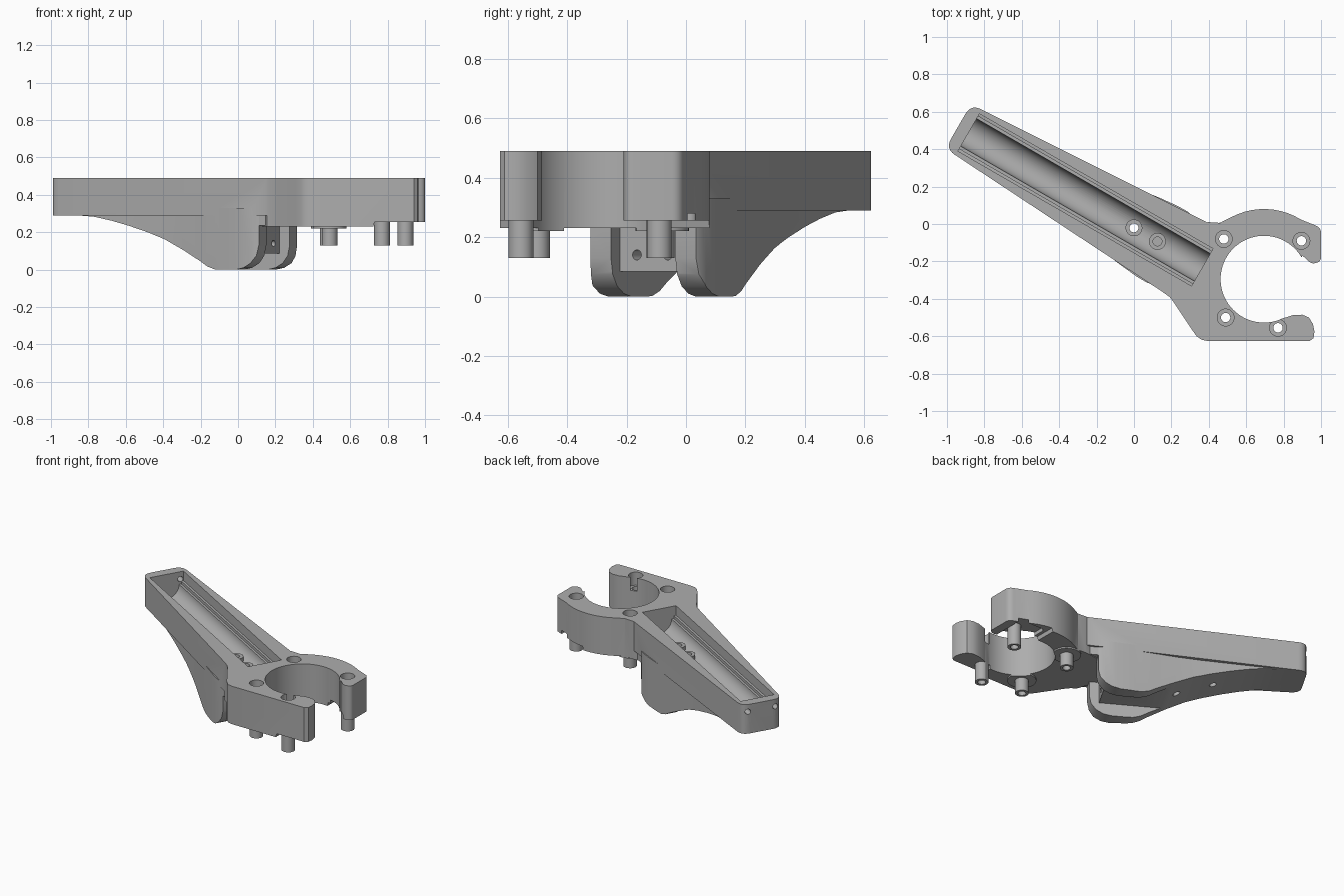
import bpy, bmesh, math
from mathutils import Matrix, Vector

cube = bpy.data.objects.get("Cube")
if cube:
    bpy.data.objects.remove(cube, do_unlink=True)

grey = bpy.data.materials.new("plain grey")
grey.use_nodes = True
grey.diffuse_color = (0.42, 0.42, 0.42, 1)
grey.node_tree.nodes["Principled BSDF"].inputs["Base Color"].default_value = grey.diffuse_color

TOP = 0.49
AXIS_T = -0.018
# Arm frame: local x runs from tip to head, local y is across the arm
ARM = Matrix.Rotation(math.radians(-30), 4, "Z") @ Matrix.Translation((0, AXIS_T, 0))
# Turns an x-y drawing into an x-z profile
UPRIGHT = Matrix.Rotation(math.radians(90), 4, "X")
# Turns a y-z drawing into a section swept along local x
ACROSS = Matrix(((0, 0, 1, 0), (1, 0, 0, 0), (0, 1, 0, 0), (0, 0, 0, 1)))


def rounded(points, radius, steps=6):
    """Round every corner of a closed outline."""
    out = []
    for i, p in enumerate(points):
        p = Vector(p)
        a, b = Vector(points[i - 1]) - p, Vector(points[(i + 1) % len(points)]) - p
        r = min(radius, a.length * 0.45, b.length * 0.45)
        a, b = p + a.normalized() * r, p + b.normalized() * r
        for k in range(steps + 1):
            f = k / steps
            out.append(a * (1 - f) ** 2 + p * 2 * f * (1 - f) + b * f * f)
    return out


def prism(name, outline, low, high, frame=Matrix()):
    bm = bmesh.new()
    face = bm.faces.new([bm.verts.new((p[0], p[1], low)) for p in outline])
    new = bmesh.ops.extrude_face_region(bm, geom=[face])["geom"]
    bmesh.ops.translate(bm, vec=(0, 0, high - low),
                        verts=[g for g in new if isinstance(g, bmesh.types.BMVert)])
    bmesh.ops.transform(bm, matrix=frame, verts=bm.verts)
    bmesh.ops.recalc_face_normals(bm, faces=bm.faces)
    mesh = bpy.data.meshes.new(name)
    bm.to_mesh(mesh)
    bm.free()
    mesh.materials.append(grey)
    ob = bpy.data.objects.new(name, mesh)
    bpy.context.collection.objects.link(ob)
    return ob


def circle(x, y, r, n=32):
    return [(x + r * math.cos(math.tau * i / n), y + r * math.sin(math.tau * i / n)) for i in range(n)]


def box(x0, x1, y0, y1):
    return [(x0, y0), (x1, y0), (x1, y1), (x0, y1)]


def combine(base, tool, operation):
    mod = base.modifiers.new("combine", "BOOLEAN")
    mod.operation, mod.solver, mod.object = operation, "EXACT", tool
    bpy.context.view_layer.objects.active = base
    bpy.ops.object.modifier_apply(modifier=mod.name)
    bpy.data.objects.remove(tool, do_unlink=True)


def add(tool):
    combine(body, tool, "UNION")


def cut(tool):
    combine(body, tool, "DIFFERENCE")


def mirrored(half):
    return half + [(x, -y) for x, y in reversed(half)]


# Tapered upper arm with rounded tip corners
tip = rounded([(0.38, 0.224), (-1.075, 0.137), (-1.075, -0.137), (0.38, -0.224)], 0.06)
body = prism("clamp_arm", tip, 0.29, TOP, ARM)

# Lower body: swept belly profile trimmed to a flaring plan
belly = [(-0.9, 0.29), (-0.8, 0.283), (-0.69, 0.262), (-0.58, 0.235), (-0.46, 0.2), (-0.35, 0.162),
         (-0.23, 0.105), (-0.115, 0.045), (-0.07, 0.018), (-0.02, 0.002), (0.02, 0),
         (0.12, 0), (0.17, 0.01), (0.215, 0.035), (0.245, 0.075), (0.257, 0.13),
         (0.257, 0.235), (0.4, 0.235), (0.4, 0.33), (-0.9, 0.33)]
lower = prism("lower_body", belly, -0.4, 0.4, ARM @ UPRIGHT)
flare = mirrored([(-0.95, 0.13), (-0.6, 0.145), (-0.4, 0.155), (-0.25, 0.168), (-0.1, 0.188),
                  (0.05, 0.208), (0.15, 0.218), (0.22, 0.219), (0.257, 0.205), (0.4, 0.205)])
combine(lower, prism("flare_plan", flare, -0.1, 0.5, ARM), "INTERSECT")
add(lower)

# Slot between the two cheeks, leaving a block
cut(prism("cheek_slot", box(-0.3, 0.5, -0.125, 0.125), -0.1, 0.085, ARM))
cut(prism("slot_end", box(0.195, 0.5, -0.125, 0.125), -0.1, 0.235, ARM))

# Open ring head
cx, cy = 0.695, -0.295
arc = [(cx + 0.375 * math.cos(math.radians(a)), cy + 0.375 * math.sin(math.radians(a)))
       for a in range(118, 56, -6)]
outline = [(0.1, -0.2), (0.3, 0), (0.4, 0.01), (0.46, 0.006)] + arc + rounded(
    [(0.94, 0.005), (1.0, -0.02), (1.0, -0.2), (0.95, -0.215), (0.9, -0.168)], 0.05)[6:-7] + [
    (0.9, -0.168), (0.775, -0.51), (0.81, -0.5), (0.85, -0.487), (0.9, -0.485), (0.935, -0.5),
    (0.957, -0.535), (0.965, -0.575), (0.96, -0.61), (0.94, -0.625), (0.39, -0.625),
    (0.36, -0.618), (0.335, -0.6), (0.31, -0.565), (0.21, -0.415), (0.19, -0.39), (0.155, -0.365)]
add(prism("ring_head", outline, 0.23, TOP))

# Raised underside and stepped jaw ends
cut(prism("jaw_step", [(0.69, 0.1), (0.73, 0.255), (1.2, 0.255), (1.2, 0.1)], -1, 1, UPRIGHT))
cut(prism("jaw_recess", rounded(box(0.75, 0.94, -0.3, 0.03), 0.03), 0.1, 0.28))

# Screw posts with counterbored holes
posts = [(0.48, -0.08), (0.895, -0.09), (0.49, -0.5), (0.77, -0.555)]
for i, (x, y) in enumerate(posts):
    if x < 0.6:
        add(prism("post_pad", circle(x, y, 0.09), 0.22, 0.26))
    add(prism("post", circle(x, y, 0.042), 0.13, 0.32))
cut(prism("bore", circle(cx, cy, 0.232, 96), 0, 1))
for x, y in posts:
    cut(prism("counterbore", circle(x, y, 0.045), 0.4, 1))
    cut(prism("screw_hole", circle(x, y, 0.025), 0, 1))

# Channel with ledges and a rounded trough
trough = [(0.115, 0.6), (0.115, 0.425), (0.1, 0.425), (0.1, 0.405), (0.085, 0.405)]
trough += [(0.085 * math.cos(math.pi * k / 24), 0.405 - 0.085 * math.sin(math.pi * k / 24))
           for k in range(1, 12)]
section = trough + [(0, 0.32)] + [(-x, z) for x, z in reversed(trough)]
cut(prism("channel", section, -1.01, 0.432, ARM @ ACROSS))

# Channel floor bosses and their holes
for s, floor in ((0.01, -0.1), (0.155, 0.2)):
    add(prism("floor_boss", circle(s, 0, 0.045), 0.31, 0.36, ARM))
    cut(prism("floor_hole", circle(s, 0, 0.024), floor, 1, ARM))

# Belly holes, block end holes and tip holes
for s in (-0.5, -0.27):
    cut(prism("belly_hole", circle(s, 0, 0.022), -0.1, 0.28, ARM))
for side in (-1, 1):
    cut(prism("block_hole", circle(side * 0.06, 0.14, 0.017, 20), 0.1, 0.3, ARM @ ACROSS))
    cut(prism("tip_hole", circle(side * 0.094, 0.44, 0.018, 20), -1.2, -0.98, ARM @ ACROSS))

bpy.ops.object.select_all(action="DESELECT")
body.select_set(True)
bpy.context.view_layer.objects.active = body
bpy.ops.object.shade_smooth_by_angle(angle=math.radians(30))
